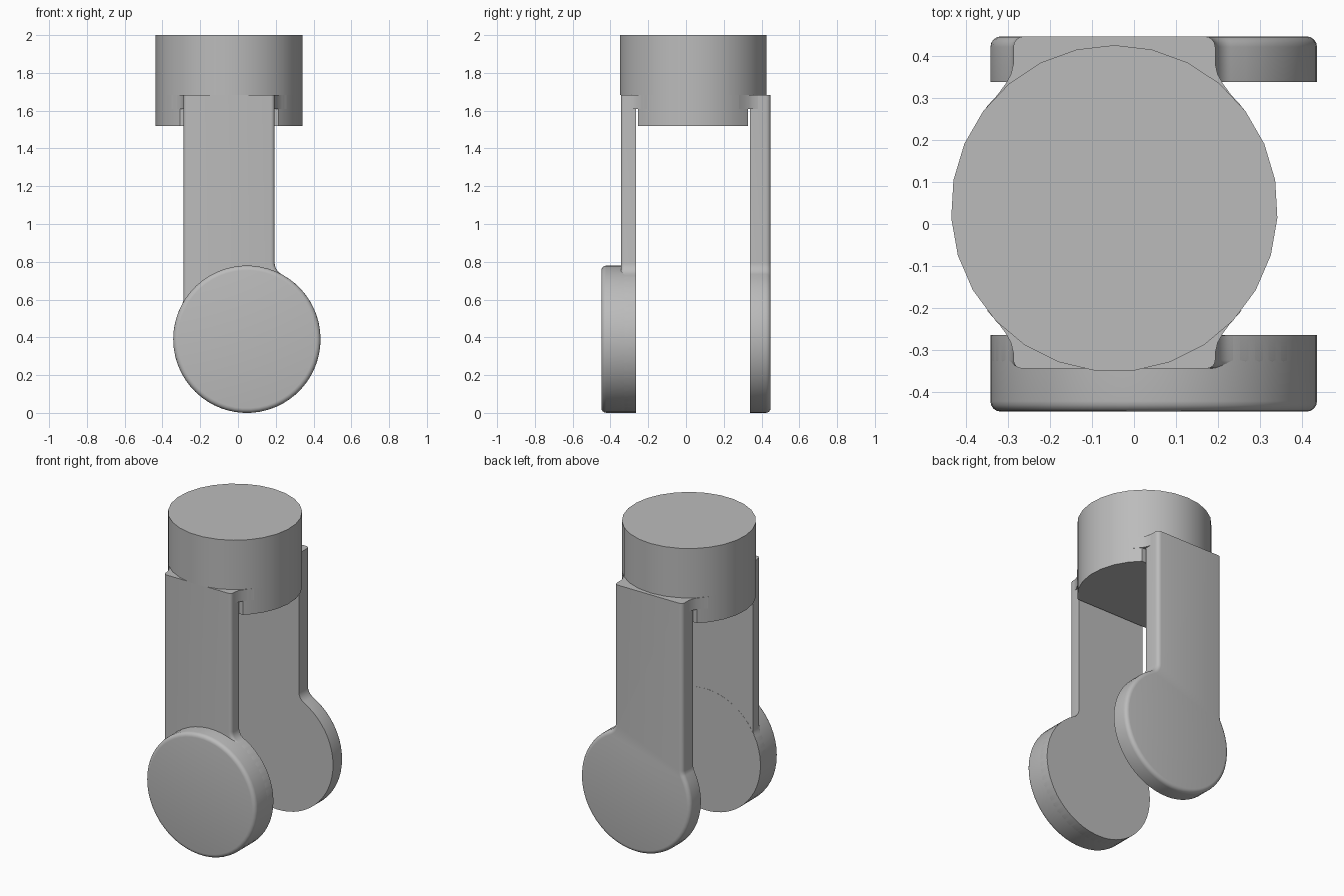
import bpy, bmesh, math
from math import sin, cos, pi, atan2, sqrt, radians

cube = bpy.data.objects.get("Cube")
if cube:
    bpy.data.objects.remove(cube, do_unlink=True)

grey = bpy.data.materials.new("plain_grey")
grey.use_nodes = True
colour = (0.5, 0.5, 0.5, 1)
grey.diffuse_color = colour
grey.node_tree.nodes["Principled BSDF"].inputs["Base Color"].default_value = colour

R = 0.39                    # shared radius of the hub and the wheel ends
HUB_X, HUB_Y = -0.047, 0.037
END_X, END_Z = 0.047, 0.39
ARM_HALF, ARM_TOP = 0.241, 1.683
HUB_LOW, EAR_LOW, TOP = 1.52, 1.61, 2.0


def prism(name, outline, place, low, high, bevel=0.0, skip=None):
    """Extrude an outline; optionally round the rim on the high side."""
    bm = bmesh.new()
    rings = [[bm.verts.new(place(a, b, t)) for a, b in outline] for t in (low, high)]
    n = len(outline)
    for ring in rings:
        bm.faces.new(ring)
    for i in range(n):
        j = (i + 1) % n
        bm.faces.new((rings[0][i], rings[0][j], rings[1][j], rings[1][i]))
    bmesh.ops.recalc_face_normals(bm, faces=bm.faces)
    if bevel:
        rim = [bm.edges.get((rings[1][i], rings[1][(i + 1) % n])) for i in range(n)]
        rim = [e for e in rim if not (skip and all(skip(v.co) for v in e.verts))]
        bmesh.ops.bevel(bm, geom=rim, offset=bevel, segments=4, profile=0.5, affect='EDGES')
    mesh = bpy.data.meshes.new(name)
    bm.to_mesh(mesh)
    bm.free()
    mesh.materials.append(grey)
    obj = bpy.data.objects.new(name, mesh)
    bpy.context.collection.objects.link(obj)
    bpy.ops.object.select_all(action='DESELECT')
    obj.select_set(True)
    bpy.context.view_layer.objects.active = obj
    bpy.ops.object.shade_smooth_by_angle(angle=radians(30))
    return obj


def upright(a, b, t):
    return (HUB_X + a, HUB_Y + b, t)


def sideways(a, b, t):
    return (a, t, b)


def arc(cx, cz, r, start, end, steps):
    return [(cx + r * cos(start + (end - start) * i / steps),
             cz + r * sin(start + (end - start) * i / steps)) for i in range(steps + 1)]


# Hub: full round above, cut flat on front and back below
turns = [pi / 2 + 2 * pi * i / 27 for i in range(27)]
prism("hub_upper", [(R * cos(a), R * sin(a)) for a in turns], upright, ARM_TOP, TOP)

FLAT = 0.29
corner = math.asin(FLAT / R)
corners = [corner, pi - corner, pi + corner, 2 * pi - corner]
kept = [a % (2 * pi) for a in turns if abs(R * sin(a)) < FLAT - 0.005]
prism("hub_lower", [(R * cos(a), R * sin(a)) for a in sorted(kept + corners)],
      upright, HUB_LOW, ARM_TOP)

# Flared ears joining each arm to the hub
half = [(0.305, 0.243), (0.28, 0.27), (0.26, 0.297), (0.247, 0.32), (ARM_HALF, 0.345)]
for name, side in (("front_ear", -1), ("back_ear", 1)):
    ear = [(x, side * y) for x, y in half] + [(-x, side * y) for x, y in reversed(half)]
    prism(name, ear, upright, EAR_LOW, ARM_TOP)


# Arm outline: straight sides blending into a round end
def arm_outline(fillet=0.07):
    left, right = HUB_X - ARM_HALF, HUB_X + ARM_HALF
    lx, rx = left - fillet, right + fillet
    lz = sqrt((R + fillet) ** 2 - (lx - END_X) ** 2)
    rz = sqrt((R + fillet) ** 2 - (rx - END_X) ** 2)
    left_turn = atan2(-lz, END_X - lx)
    right_turn = atan2(-rz, END_X - rx)
    pts = [(right, ARM_TOP), (left, ARM_TOP)]
    pts += arc(lx, END_Z + lz, fillet, 0, left_turn, 6)
    pts += arc(END_X, END_Z, R, left_turn + pi, right_turn + 3 * pi, 44)[1:-1]
    pts += arc(rx, END_Z + rz, fillet, right_turn, -pi, 8)
    return pts


def at_top(co):
    return co.z > ARM_TOP - 0.001


prism("front_arm", arm_outline(), sideways, -0.266, -0.345, 0.02, at_top)
prism("back_arm", arm_outline(), sideways, 0.339, 0.448, 0.025, at_top)

# Thick round end standing proud of the front arm
prism("front_round_end", arc(END_X, END_Z, R, 0, 2 * pi, 54)[:-1], sideways,
      -0.265, -0.448, 0.025)
